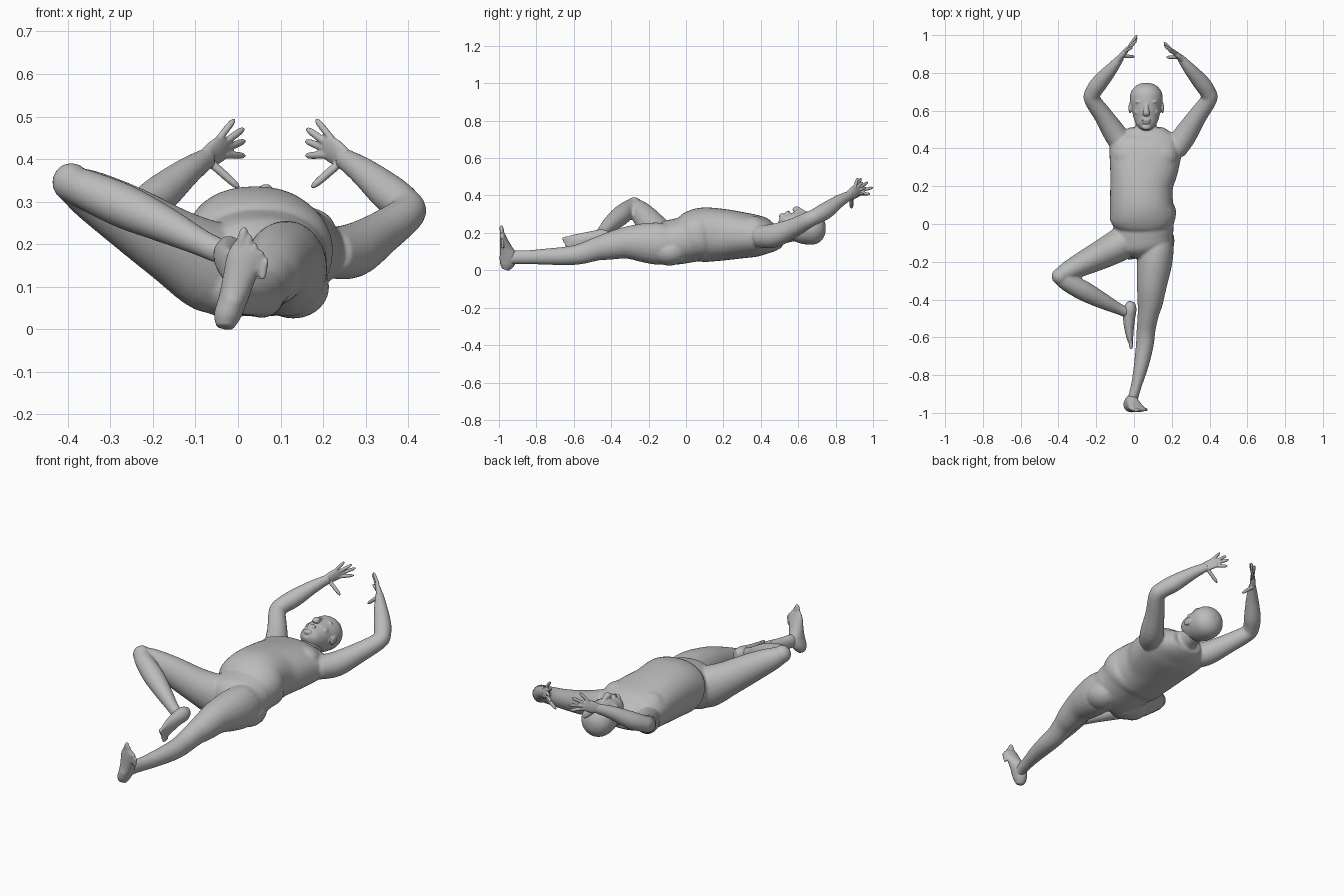
import bpy, bmesh, math
from mathutils import Vector, Matrix

skin = bpy.data.materials.new("grey_skin")
skin.diffuse_color = (0.5, 0.5, 0.5, 1)


def spline(keys, steps):
    """Smooth curve through keys of (x, y, z, half_width, half_thickness)."""
    out = []
    for i in range(len(keys) - 1):
        p = [keys[max(0, min(len(keys) - 1, i + k))] for k in (-1, 0, 1, 2)]
        for s in range(steps):
            t = s / steps
            out.append([0.5 * (2 * b + (c - a) * t + (2 * a - 5 * b + 4 * c - d) * t * t
                               + (3 * b - a - 3 * c + d) * t ** 3) for a, b, c, d in zip(*p)])
    return out + [list(keys[-1])]


def loft(bm, keys, up=(0, 0, 1), sides=24, steps=4, square=1.0):
    """Closed tube with elliptical sections; thickness is measured along up."""
    pts = spline(keys, steps)
    up = Vector(up)
    rings = []
    for i, p in enumerate(pts):
        t = Vector(pts[min(i + 1, len(pts) - 1)][:3]) - Vector(pts[max(i - 1, 0)][:3])
        side = t.cross(up).normalized()
        top = side.cross(t).normalized()
        ring = []
        for k in range(sides):
            c, s = math.cos(2 * math.pi * k / sides), math.sin(2 * math.pi * k / sides)
            c, s = (math.copysign(abs(v) ** square, v) for v in (c, s))
            ring.append(bm.verts.new(Vector(p[:3]) + side * c * p[3] + top * s * p[4]))
        rings.append(ring)
    faces = [bm.faces.new(rings[0]), bm.faces.new(rings[-1][::-1])]
    for a, b in zip(rings, rings[1:]):
        for k in range(sides):
            j = (k + 1) % sides
            faces.append(bm.faces.new((a[k], b[k], b[j], a[j])))
    bmesh.ops.recalc_face_normals(bm, faces=faces)


def ball(bm, centre, size):
    m = Matrix.Translation(centre) @ Matrix.Diagonal((*size, 1))
    bmesh.ops.create_uvsphere(bm, u_segments=20, v_segments=12, radius=1, matrix=m)


def digit(bm, base, tip, r):
    """Finger or toe with a rounded tip."""
    b, t = Vector(base), Vector(tip)
    loft(bm, [(*b.lerp(t, f), r * k, r * k) for f, k in
              ((0, 1), (.5, 1), (.85, .85), (1, .4))], up=(0.9, 0.3, 0.1), sides=10, steps=2)


def finish(bm, name, voxel, smooth):
    """Fuse the overlapping volumes into one smooth skin."""
    me = bpy.data.meshes.new(name)
    bm.to_mesh(me)
    bm.free()
    me.materials.append(skin)
    ob = bpy.data.objects.new(name, me)
    bpy.context.collection.objects.link(ob)
    r = ob.modifiers.new("fuse", 'REMESH')
    r.mode, r.voxel_size, r.use_smooth_shade = 'VOXEL', voxel, True
    s = ob.modifiers.new("soften", 'SMOOTH')
    s.factor, s.iterations = 0.5, smooth


def mirror_x(p):
    return (0.175 - p[0], *p[1:])


# Torso: pelvis, waist fold, belly, chest, shoulders
body = bmesh.new()
loft(body, [(.07, -.17, .14, .06, .07), (.06, -.12, .145, .14, .112), (.05, -.06, .152, .158, .122),
            (.05, -.005, .162, .160, .125), (.047, .045, .18, .177, .140), (.04, .10, .19, .168, .146),
            (.04, .20, .19, .166, .138), (.053, .30, .187, .182, .124), (.062, .40, .182, .19, .107),
            (.065, .46, .176, .165, .08), (.065, .51, .18, .09, .055)], sides=40, square=.9)
for sx in (-1, 1):
    ball(body, (.06 + sx * .085, .36, .235), (.085, .075, .055))      # chest
    ball(body, (.055 + sx * .075, -.09, .10), (.085, .10, .075))      # seat
# Neck
loft(body, [(.063, .44, .18, .07, .055), (.063, .52, .195, .056, .052), (.063, .62, .22, .055, .055)])

# Arms
arm = [(-.04, .39, .18, .06, .06), (-.095, .47, .185, .062, .064), (-.16, .57, .225, .05, .052),
       (-.222, .66, .272, .043, .043), (-.215, .70, .292, .043, .043), (-.18, .75, .32, .044, .045),
       (-.12, .82, .37, .033, .034), (-.075, .875, .40, .021, .026), (-.065, .887, .406, .018, .025)]
loft(body, arm)
loft(body, [mirror_x(p) for p in arm])

# Straight leg
loft(body, [(.12, -.05, .15, .08, .09), (.118, -.13, .142, .092, .112), (.107, -.22, .147, .092, .106),
            (.095, -.32, .147, .08, .086), (.085, -.42, .127, .067, .072), (.075, -.48, .113, .056, .062),
            (.064, -.56, .088, .05, .055), (.057, -.64, .077, .047, .05), (.038, -.75, .073, .039, .043),
            (.014, -.85, .07, .029, .037), (-.002, -.91, .07, .027, .036), (-.012, -.96, .06, .025, .03)])
# Bent leg: thigh and shin
loft(body, [(.0, -.06, .13, .085, .09), (-.06, -.10, .145, .088, .108), (-.15, -.15, .195, .08, .09),
            (-.26, -.205, .265, .066, .075), (-.35, -.25, .318, .052, .058), (-.395, -.275, .342, .038, .042)])
ball(body, (-.392, -.277, .345), (.045, .045, .046))
loft(body, [(-.395, -.275, .345, .038, .04), (-.36, -.305, .33, .046, .046), (-.27, -.352, .29, .053, .052),
            (-.17, -.405, .245, .043, .043), (-.09, -.445, .205, .031, .032), (-.04, -.468, .182, .028, .03)])
finish(body, "body", .007, 5)

# Upright foot on the straight leg
foot = bmesh.new()
loft(foot, [(-.03, -.965, .004, .02, .02), (-.026, -.958, .03, .031, .038), (-.012, -.95, .07, .034, .048),
            (.002, -.963, .12, .038, .032), (.016, -.976, .165, .043, .02), (.03, -.984, .195, .038, .012)],
     up=(0, 1, 0))
for i in range(5):
    f = i / 4
    tip = Vector((.016, -.988, .24)).lerp(Vector((.068, -.985, .168)), f)
    digit(foot, tip - Vector((.012, -.006, .05)), tip, .012 - .004 * min(1, f * 2))
finish(foot, "straight_leg_foot", .005, 3)

# Foot of the bent leg, sole against the other leg
foot = bmesh.new()
loft(foot, [(-.012, -.412, .187, .018, .022), (-.02, -.445, .182, .034, .038), (-.026, -.50, .172, .032, .038),
            (-.026, -.55, .16, .026, .04), (-.022, -.60, .148, .018, .042), (-.017, -.63, .14, .012, .038)])
for i in range(5):
    f = i / 4
    tip = Vector((-.014, -.663, .168)).lerp(Vector((-.014, -.635, .102)), f)
    digit(foot, tip + Vector((-.004, .045, .004)), tip, .011 - .003 * min(1, f * 2))
finish(foot, "bent_leg_foot", .005, 3)

# Hands: palm, four fingers, thumb
fingers = [((-.047, .913, .445), (-.008, .937, .494), .0085), ((-.034, .926, .437), (.014, .972, .472), .009),
           ((-.03, .932, .425), (.016, 1.0, .443), .009), ((-.032, .926, .41), (.016, .985, .408), .009),
           ((-.065, .888, .392), (.002, .886, .333), .010)]
palm = [(-.08, .868, .398, .018, .024), (-.063, .893, .41, .015, .030), (-.045, .914, .422, .013, .032),
        (-.03, .932, .43, .010, .028)]
for name, flip in (("right_hand", False), ("left_hand", True)):
    def place(p):
        if not flip:
            return p
        return mirror_x((p[0], p[1] - max(0, p[1] - .875) * .3, *p[2:]))
    hand = bmesh.new()
    loft(hand, [place(p) for p in palm], up=(.1 if flip else -.1, -.2, .5), sides=16)
    for b, t, r in fingers:
        digit(hand, place(b), place(t), r)
    finish(hand, name, .0035, 2)

# Head: skull and jaw, nose, brow, lips, ears
head = bmesh.new()
X = .065
loft(head, [(X, .502, .278, .022, .018), (X, .522, .267, .048, .043), (X, .56, .247, .066, .070),
            (X, .61, .232, .078, .084), (X, .65, .226, .086, .088), (X, .69, .224, .084, .085),
            (X, .722, .224, .066, .067), (X, .74, .224, .04, .04), (X, .747, .224, .015, .015)], sides=32)
loft(head, [(X, .645, .303, .010, .010), (X, .61, .318, .013, .014), (X, .588, .325, .019, .017),
            (X, .578, .315, .016, .012)], sides=14)
ball(head, (X, .549, .311), (.026, .007, .009))
ball(head, (X, .536, .306), (.022, .006, .009))
ball(head, (X, .513, .29), (.024, .016, .015))
for sx in (-1, 1):
    ball(head, (X + sx * .032, .647, .297), (.026, .009, .012))
    ball(head, (X + sx * .031, .625, .291), (.014, .009, .010))
    ball(head, (X + sx * .045, .595, .277), (.02, .022, .018))
    ball(head, (X + sx * .086, .615, .225), (.008, .03, .02))
finish(head, "head", .004, 3)
